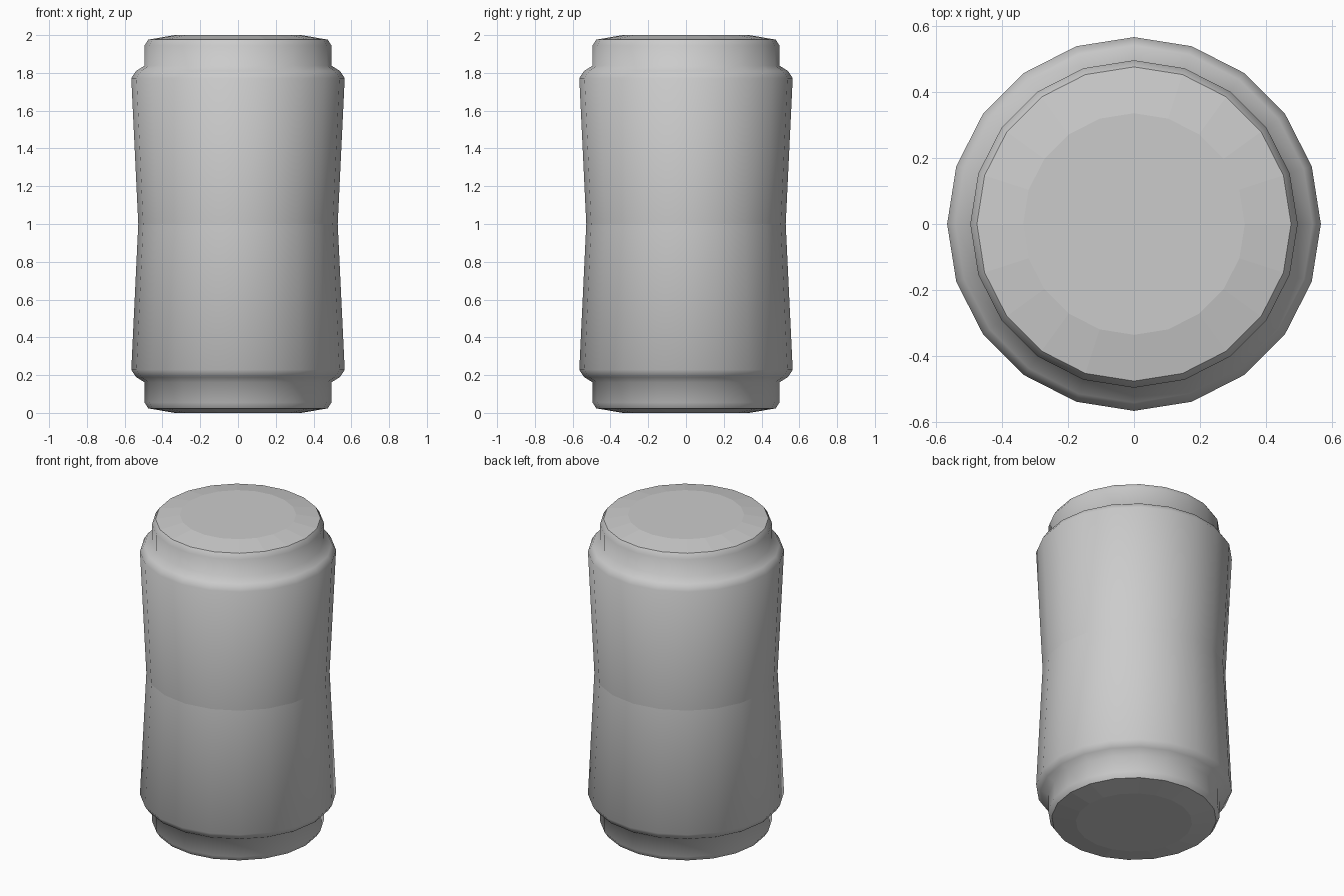
import bpy, bmesh, math

if "Cube" in bpy.data.objects:
    bpy.data.objects.remove(bpy.data.objects["Cube"])

SIDES = 20
# Upper half of the profile (radius, height), waist to lid
upper = [(0.528, 1.0), (0.565, 1.772), (0.54, 1.81), (0.495, 1.838),
         (0.495, 1.945), (0.475, 1.976), (0.335, 2.0)]
# Lower half mirrors the upper half about the waist
profile = [(r, 2 - z) for r, z in reversed(upper[1:])] + upper

bm = bmesh.new()
rings = []
for r, z in profile:
    rings.append([bm.verts.new((r * math.cos(2 * math.pi * i / SIDES),
                                r * math.sin(2 * math.pi * i / SIDES), z))
                  for i in range(SIDES)])

# Side walls, with the sloped end rings left faceted
last = len(rings) - 2
for k in range(len(rings) - 1):
    a, b = rings[k], rings[k + 1]
    for i in range(SIDES):
        j = (i + 1) % SIDES
        f = bm.faces.new((a[i], a[j], b[j], b[i]))
        f.smooth = k not in (0, last)

# Flat end caps
bm.faces.new(list(reversed(rings[0])))
bm.faces.new(rings[-1])

# Sharp crease at the waist and at strong bends
for e in bm.edges:
    at_waist = all(abs(v.co.z - 1.0) < 1e-4 for v in e.verts)
    if at_waist or e.calc_face_angle(0) > math.radians(40):
        e.smooth = False

mesh = bpy.data.meshes.new("canister_body")
bm.to_mesh(mesh)
bm.free()
body = bpy.data.objects.new("canister_body", mesh)
bpy.context.collection.objects.link(body)
